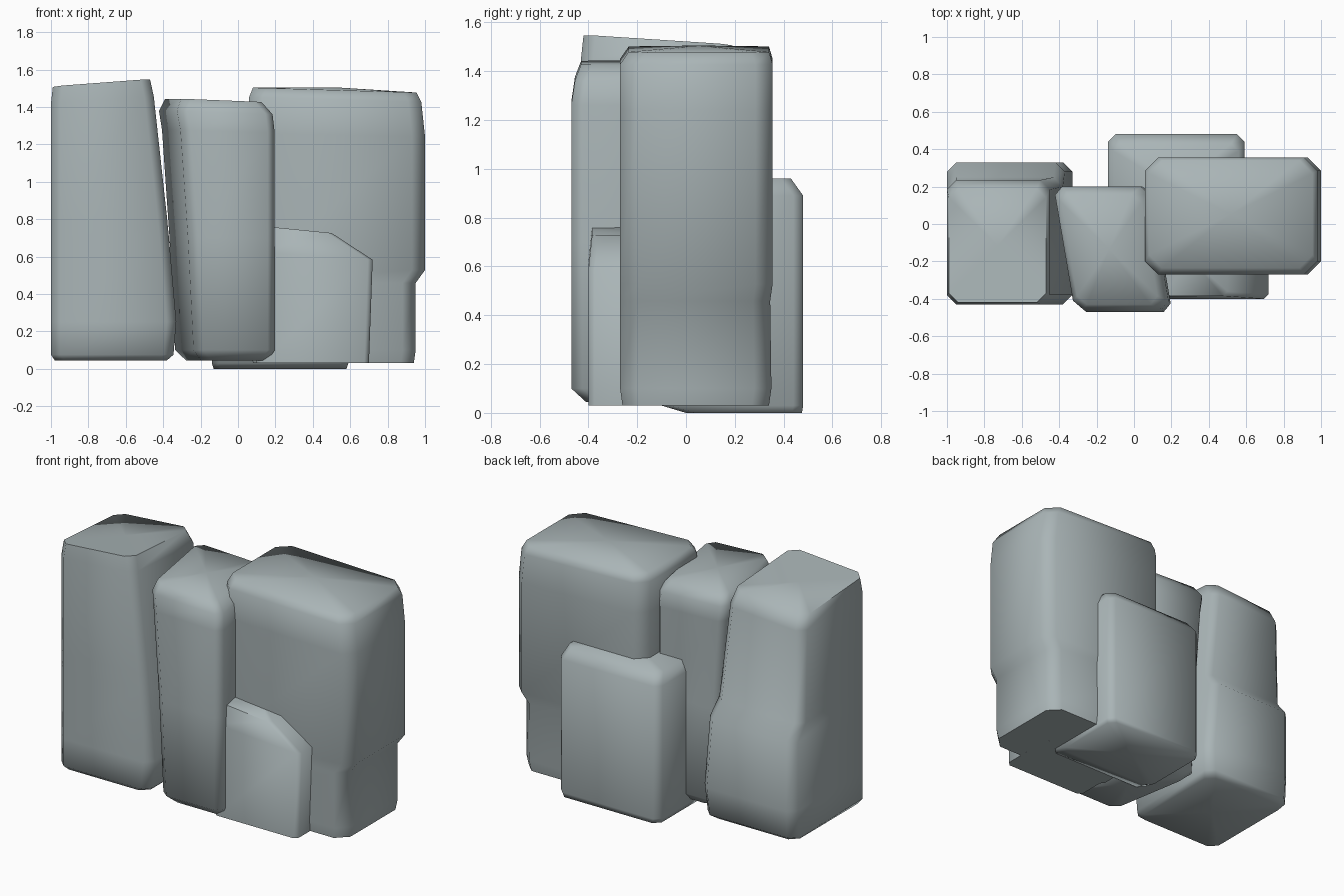
import bpy, bmesh, math

if "Cube" in bpy.data.objects:
    bpy.data.objects.remove(bpy.data.objects["Cube"])

stone = bpy.data.materials.new("grey stone")
stone.diffuse_color = (0.40, 0.46, 0.47, 1)
stone.use_nodes = True
stone.node_tree.nodes["Principled BSDF"].inputs["Base Color"].default_value = stone.diffuse_color


def rock(name, rings, chamfer=0.04, tilt=(0, 0), shear=0, crown=0.0):
    """Loft chamfered rectangles (z, x0, x1, y0, y1); tilt slopes the top, shear skews the plan."""
    bm = bmesh.new()
    top = rings[-1][0]
    cx = (rings[-1][1] + rings[-1][2]) / 2
    cy = (rings[-1][3] + rings[-1][4]) / 2
    c = chamfer

    def vert(x, y, z):
        z += (tilt[0] * (x - cx) + tilt[1] * (y - cy)) * (z / top) ** 2
        return bm.verts.new((x + shear * y, y, z))

    loops = []
    for z, x0, x1, y0, y1 in rings:
        plan = [(x0 + c, y0), (x1 - c, y0), (x1, y0 + c), (x1, y1 - c),
                (x1 - c, y1), (x0 + c, y1), (x0, y1 - c), (x0, y0 + c)]
        loops.append([vert(x, y, z) for x, y in plan])
    for lo, hi in zip(loops, loops[1:]):
        for i in range(8):
            j = (i + 1) % 8
            bm.faces.new((lo[i], lo[j], hi[j], hi[i]))
    # caps fan out from a centre point
    for loop, ring, lift in ((loops[0], rings[0], 0), (loops[-1], rings[-1], crown)):
        z, x0, x1, y0, y1 = ring
        mid = vert((x0 + x1) / 2, (y0 + y1) / 2, z + lift)
        for i in range(8):
            bm.faces.new((loop[i], loop[(i + 1) % 8], mid))
    bmesh.ops.recalc_face_normals(bm, faces=bm.faces)
    me = bpy.data.meshes.new(name)
    bm.to_mesh(me)
    bm.free()
    me.materials.append(stone)
    ob = bpy.data.objects.new(name, me)
    bpy.context.collection.objects.link(ob)
    bpy.ops.object.select_all(action='DESELECT')
    ob.select_set(True)
    bpy.context.view_layer.objects.active = ob
    bpy.ops.object.shade_smooth_by_angle(angle=math.radians(75))
    return ob


# tall left pillar, with a step in its back face
rock("left_pillar", [
    (0.045, -0.98, -0.38, -0.40, 0.28),
    (0.075, -1.0, -0.345, -0.43, 0.32),
    (0.25, -1.0, -0.33, -0.43, 0.33),
    (0.70, -1.0, -0.37, -0.43, 0.33),
    (0.80, -1.0, -0.38, -0.43, 0.25),
    (1.42, -1.0, -0.45, -0.43, 0.235),
    (1.51, -0.99, -0.47, -0.42, 0.19)],
    chamfer=0.05, tilt=(0.075, -0.065))

# leaning middle pillar
rock("middle_pillar", [
    (0.045, -0.26, 0.10, -0.41, 0.15),
    (0.10, -0.31, 0.124, -0.47, 0.20),
    (0.70, -0.34, 0.124, -0.47, 0.20),
    (1.27, -0.38, 0.124, -0.47, 0.20),
    (1.37, -0.396, 0.115, -0.455, 0.20),
    (1.435, -0.37, 0.06, -0.43, 0.16)],
    chamfer=0.045, shear=-0.17, tilt=(-0.04, 0))

# broad right block, undercut near its foot
rock("right_block", [
    (0.03, 0.08, 0.94, -0.26, 0.34),
    (0.10, 0.07, 0.95, -0.27, 0.35),
    (0.46, 0.07, 0.95, -0.27, 0.345),
    (0.53, 0.06, 1.0, -0.27, 0.355),
    (1.25, 0.06, 1.0, -0.27, 0.355),
    (1.44, 0.06, 0.98, -0.27, 0.355),
    (1.49, 0.08, 0.955, -0.235, 0.34)],
    chamfer=0.07, tilt=(-0.03, 0), crown=0.015)

# low front slab with a sloping shoulder
rock("front_slab", [
    (0.03, 0.10, 0.70, -0.40, 0.0),
    (0.61, 0.10, 0.72, -0.40, 0.0),
    (0.745, 0.12, 0.50, -0.385, 0.0)],
    chamfer=0.025, tilt=(-0.10, 0))

# low rear slab
rock("rear_slab", [
    (0.0, -0.13, 0.58, 0.0, 0.475),
    (0.03, -0.14, 0.59, -0.10, 0.48),
    (0.89, -0.14, 0.59, -0.10, 0.48),
    (0.96, -0.11, 0.56, -0.05, 0.43)],
    chamfer=0.04)
